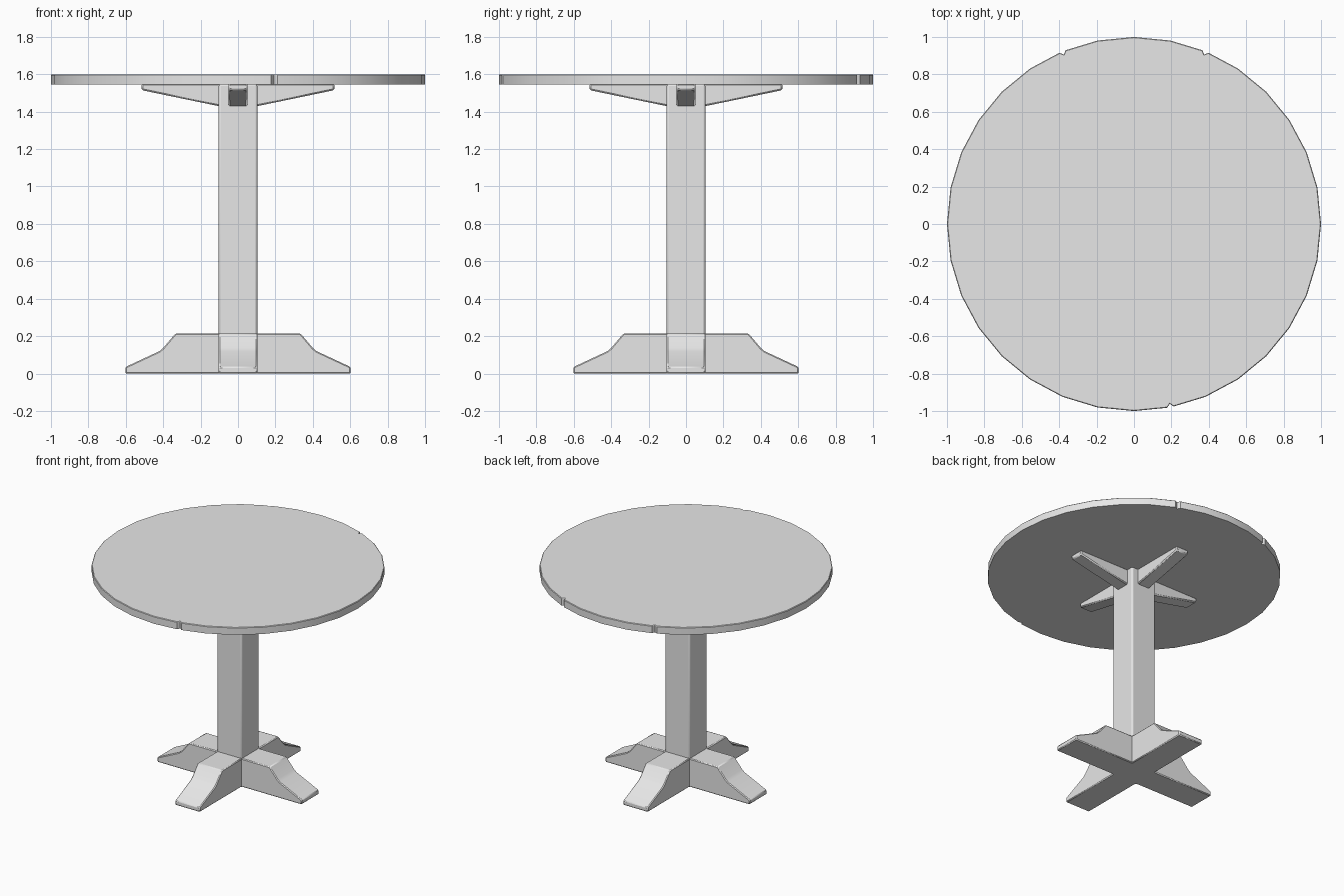
import bpy, bmesh, math
from mathutils import Matrix, Vector

cube = bpy.data.objects.get("Cube")
if cube:
    bpy.data.objects.remove(cube, do_unlink=True)

grey = bpy.data.materials.new("light_grey")
grey.use_nodes = True
colour = (0.8, 0.8, 0.8, 1)
grey.diffuse_color = colour
grey.node_tree.nodes["Principled BSDF"].inputs["Base Color"].default_value = colour


def finish(name, bm, bevel=0, segments=1):
    """Turn a bmesh into a softly bevelled, smooth shaded object."""
    bmesh.ops.recalc_face_normals(bm, faces=bm.faces)
    mesh = bpy.data.meshes.new(name)
    bm.to_mesh(mesh)
    bm.free()
    mesh.materials.append(grey)
    obj = bpy.data.objects.new(name, mesh)
    bpy.context.collection.objects.link(obj)
    if bevel:
        mod = obj.modifiers.new("soft_edges", 'BEVEL')
        mod.width = bevel
        mod.segments = segments
        mod.limit_method = 'ANGLE'
        mod.angle_limit = math.radians(35)
    bpy.ops.object.select_all(action='DESELECT')
    obj.select_set(True)
    bpy.context.view_layer.objects.active = obj
    bpy.ops.object.shade_smooth_by_angle(angle=math.radians(32))
    return obj


def arm(name, profile, half_width, turn, bevel):
    """Extrude an x-z profile across y, then turn it about the column."""
    bm = bmesh.new()
    face = bm.faces.new([bm.verts.new((x, -half_width, z)) for x, z in profile])
    new = bmesh.ops.extrude_face_region(bm, geom=[face])["geom"]
    bmesh.ops.translate(bm, vec=(0, 2 * half_width, 0),
                        verts=[v for v in new if isinstance(v, bmesh.types.BMVert)])
    bm.transform(Matrix.Rotation(turn, 4, 'Z'))
    return finish(name, bm, bevel)


def box(name, half, bottom, top, bevel=0, segments=1):
    bm = bmesh.new()
    bmesh.ops.create_cube(bm, size=1)
    bm.transform(Matrix.Translation((0, 0, (bottom + top) / 2))
                 @ Matrix.Diagonal((2 * half, 2 * half, top - bottom, 1)))
    return finish(name, bm, bevel, segments)


# Round tabletop outline with three small chips in the rim
SIDES = 32
CHIPPED = (6, 10, 25)
corners = [Vector((math.cos(a), math.sin(a)))
           for a in (2 * math.pi * i / SIDES for i in range(SIDES))]
outline = []
for i, p in enumerate(corners):
    if i in CHIPPED:
        before, after = corners[i - 1], corners[(i + 1) % SIDES]
        outline += [p.lerp(before, 0.09), p * 0.98, p.lerp(after, 0.09)]
    else:
        outline.append(p)

bm = bmesh.new()
rings = [[bm.verts.new((p.x * s, p.y * s, z)) for p in outline]
         for s, z in ((1, 1.545), (1, 1.596), (0.996, 1.6))]
for low, high in zip(rings, rings[1:]):
    for i in range(len(outline)):
        j = (i + 1) % len(outline)
        bm.faces.new((low[i], low[j], high[j], high[i]))
bm.faces.new(rings[0])
bm.faces.new(rings[-1])
finish("tabletop", bm)

# Square column and the block where the feet meet
box("column", 0.103, 0.2, 1.55, 0.012, 3)
box("base_hub", 0.103, 0, 0.214)

# Four feet and four brackets under the top
foot = [(0.095, 0), (0.602, 0), (0.602, 0.035), (0.42, 0.12),
        (0.4, 0.137), (0.335, 0.214), (0.095, 0.214)]
bracket = [(0.08, 1.55), (0.08, 1.425), (0.515, 1.515), (0.515, 1.55)]
for i, side in enumerate(("left", "back", "right", "front")):
    turn = i * math.pi / 2
    arm(side + "_foot", foot, 0.103, turn, 0.006)
    arm(side + "_bracket", bracket, 0.052, turn, 0.008)
